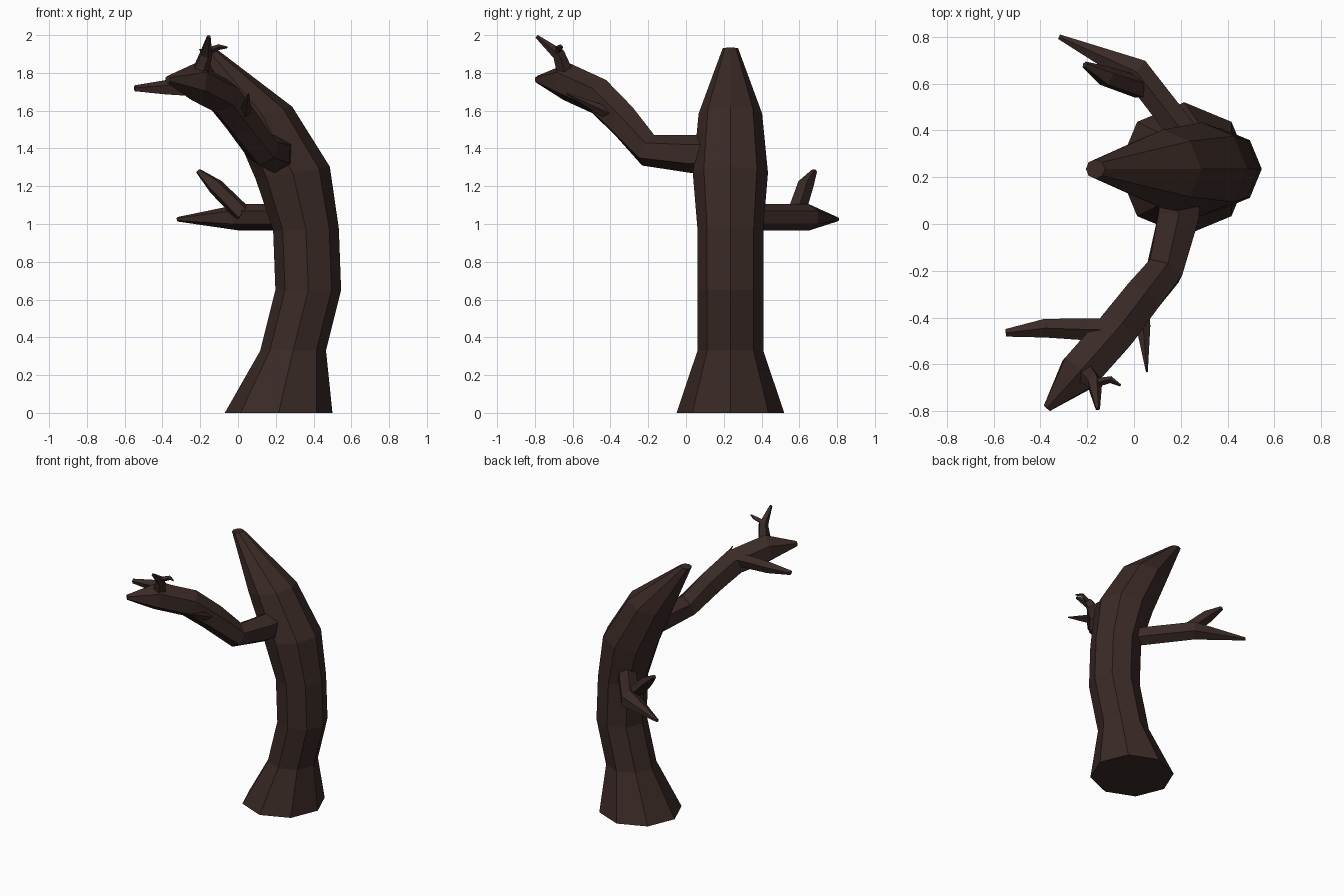
import bpy, bmesh, math
from mathutils import Vector

bark = bpy.data.materials.new("bark")
bark.diffuse_color = (0.042, 0.023, 0.019, 1)


def limb(name, path, sides=6, ref=(0, 0, 1), normals=None):
    """Flat-shaded tapered tube; path holds (x, y, z, radius)."""
    pts = [Vector(p[:3]) for p in path]
    ref = Vector(ref)
    bm = bmesh.new()
    rings = []
    for i, p in enumerate(pts):
        if normals:
            n = Vector(normals[i]).normalized()
        else:
            n = Vector()
            if i > 0:
                n += (p - pts[i - 1]).normalized()
            if i < len(pts) - 1:
                n += (pts[i + 1] - p).normalized()
            n.normalize()
        u = (ref - n * ref.dot(n)).normalized()
        v = n.cross(u)
        r = path[i][3]
        ring = []
        for k in range(sides):
            a = math.tau * k / sides
            ring.append(bm.verts.new(p + (u * math.cos(a) + v * math.sin(a)) * r))
        rings.append(ring)
    for a, b in zip(rings, rings[1:]):
        for k in range(sides):
            j = (k + 1) % sides
            bm.faces.new((a[k], a[j], b[j], b[k]))
    bm.faces.new(rings[0][::-1])
    bm.faces.new(rings[-1])
    bmesh.ops.recalc_face_normals(bm, faces=bm.faces)
    me = bpy.data.meshes.new(name)
    bm.to_mesh(me)
    bm.free()
    me.materials.append(bark)
    ob = bpy.data.objects.new(name, me)
    bpy.context.collection.objects.link(ob)
    return ob


# Curved trunk with flared foot and pointed, leaning top
limb("trunk",
     [(0.215, 0.235, 0, 0.285), (0.292, 0.235, 0.33, 0.174),
      (0.372, 0.235, 0.65, 0.174), (0.36, 0.235, 0.97, 0.174),
      (0.29, 0.235, 1.27, 0.199), (0.123, 0.235, 1.585, 0.168),
      (-0.165, 0.235, 1.93, 0.041)],
     sides=8, ref=(1, 0, 0),
     normals=[(0, 0, 1), (0, 0, 1), (0, 0, 1), (-0.03, 0, 1),
              (-0.17, 0, 1), (-0.22, 0, 1), (-0.1, 0, 1)])

# Large front branch
limb("front_branch",
     [(0.2, 0.15, 1.37, 0.1), (0.19, 0.03, 1.37, 0.1),
      (0.13, -0.2, 1.39, 0.088), (0.02, -0.33, 1.545, 0.095),
      (-0.08, -0.46, 1.675, 0.1), (-0.235, -0.635, 1.755, 0.1),
      (-0.372, -0.787, 1.765, 0.02)])

# Offshoots of the front branch
limb("front_side_twig",
     [(-0.08, -0.45, 1.71, 0.05), (-0.22, -0.45, 1.715, 0.048),
      (-0.38, -0.445, 1.72, 0.042), (-0.548, -0.465, 1.717, 0.017)], sides=5)
limb("front_spike",
     [(0.02, -0.34, 1.56, 0.045), (0.04, -0.44, 1.6, 0.03),
      (0.055, -0.632, 1.69, 0.004)], sides=4)
limb("front_top_twig",
     [(-0.215, -0.63, 1.77, 0.05), (-0.17, -0.675, 1.9, 0.035),
      (-0.155, -0.79, 1.993, 0.01)], sides=5, ref=(1, 0, 0))
limb("front_top_twig_fork",
     [(-0.17, -0.68, 1.91, 0.02), (-0.1, -0.665, 1.937, 0.015),
      (-0.057, -0.69, 1.935, 0.005)], sides=4)

# Back branch with its upward twig
limb("back_branch",
     [(0.25, 0.34, 1.035, 0.07), (0.01, 0.65, 1.035, 0.07),
      (-0.32, 0.8, 1.025, 0.012)])
limb("back_twig",
     [(0.03, 0.58, 1.05, 0.05), (-0.12, 0.63, 1.2, 0.045),
      (-0.21, 0.68, 1.28, 0.015)], sides=5, ref=(0, 1, 0))
